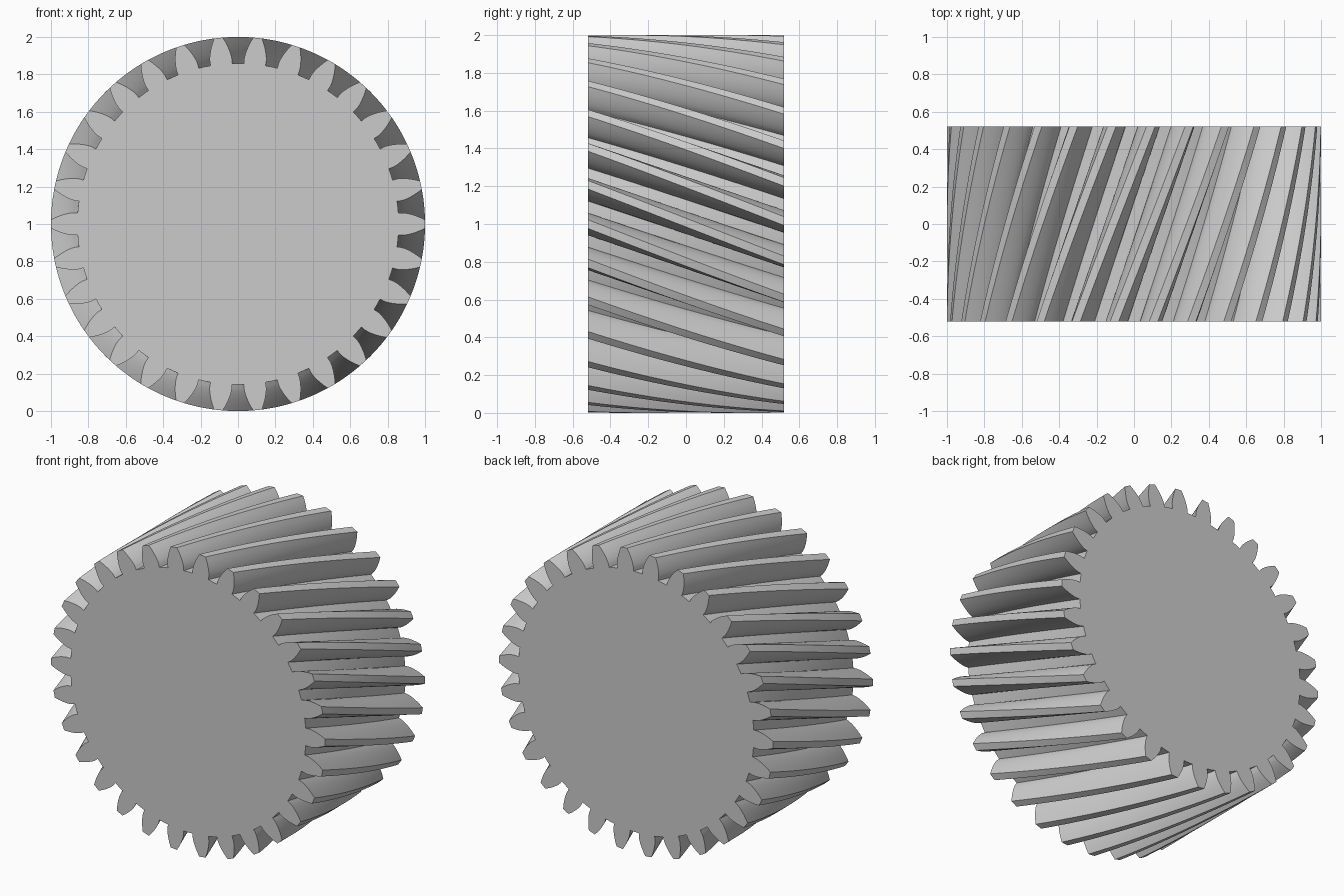
import bpy, bmesh, math

cube = bpy.data.objects.get("Cube")
if cube:
    bpy.data.objects.remove(cube, do_unlink=True)

# Gear proportions
TEETH = 30
MODULE = 2 / (TEETH + 2)
PITCH_R = MODULE * TEETH / 2
TIP_R = PITCH_R + MODULE
ROOT_R = PITCH_R - 1.25 * MODULE
PRESSURE = math.radians(20)
HELIX = math.radians(20)
BASE_R = PITCH_R * math.cos(PRESSURE)
WIDTH = 1.04
TWIST = WIDTH * math.tan(HELIX) / PITCH_R
SLICES = 28
FLANK_STEPS = 7


def involute(angle):
    return math.tan(angle) - angle


def half_angle(r):
    """Half the angular thickness of a tooth at radius r."""
    a = math.acos(min(1, BASE_R / r))
    return math.pi / (2 * TEETH) + involute(PRESSURE) - involute(a)


# Outline of one tooth as (radius, angle): rising flank, land, falling flank, root
radii = [BASE_R + (TIP_R - BASE_R) * (i / FLANK_STEPS) ** 1.5 for i in range(FLANK_STEPS + 1)]
rise = [(ROOT_R, -half_angle(BASE_R))] + [(r, -half_angle(r)) for r in radii]
fall = [(r, -a) for r, a in reversed(rise)]
tooth = rise + [(TIP_R, 0)] + fall + [(ROOT_R, math.pi / TEETH)]
outline = [(r, a + k * math.tau / TEETH) for k in range(TEETH) for r, a in tooth]

# Sweep the outline along the axis while turning it
bm = bmesh.new()
rings = []
for s in range(SLICES + 1):
    t = s / SLICES
    rings.append([bm.verts.new((r * math.cos(a - TWIST * t),
                                WIDTH * (t - 0.5),
                                1 + r * math.sin(a - TWIST * t))) for r, a in outline])
n = len(outline)
for low, high in zip(rings, rings[1:]):
    for i in range(n):
        j = (i + 1) % n
        bm.faces.new((low[i], low[j], high[j], high[i]))

# Flat end faces
bm.faces.new(rings[0])
bm.faces.new(rings[-1])
bmesh.ops.recalc_face_normals(bm, faces=bm.faces)
mesh = bpy.data.meshes.new("helical_gear")
bm.to_mesh(mesh)
bm.free()
gear = bpy.data.objects.new("helical_gear", mesh)
bpy.context.collection.objects.link(gear)

# Plain grey metal
grey = bpy.data.materials.new("light_grey")
grey.use_nodes = True
colour = (0.6, 0.6, 0.6, 1)
grey.diffuse_color = colour
for node in grey.node_tree.nodes:
    if node.type == 'BSDF_PRINCIPLED':
        node.inputs["Base Color"].default_value = colour
mesh.materials.append(grey)

# Smooth flanks, sharp tooth edges
bpy.ops.object.select_all(action='DESELECT')
gear.select_set(True)
bpy.context.view_layer.objects.active = gear
bpy.ops.object.shade_smooth_by_angle(angle=math.radians(30))
